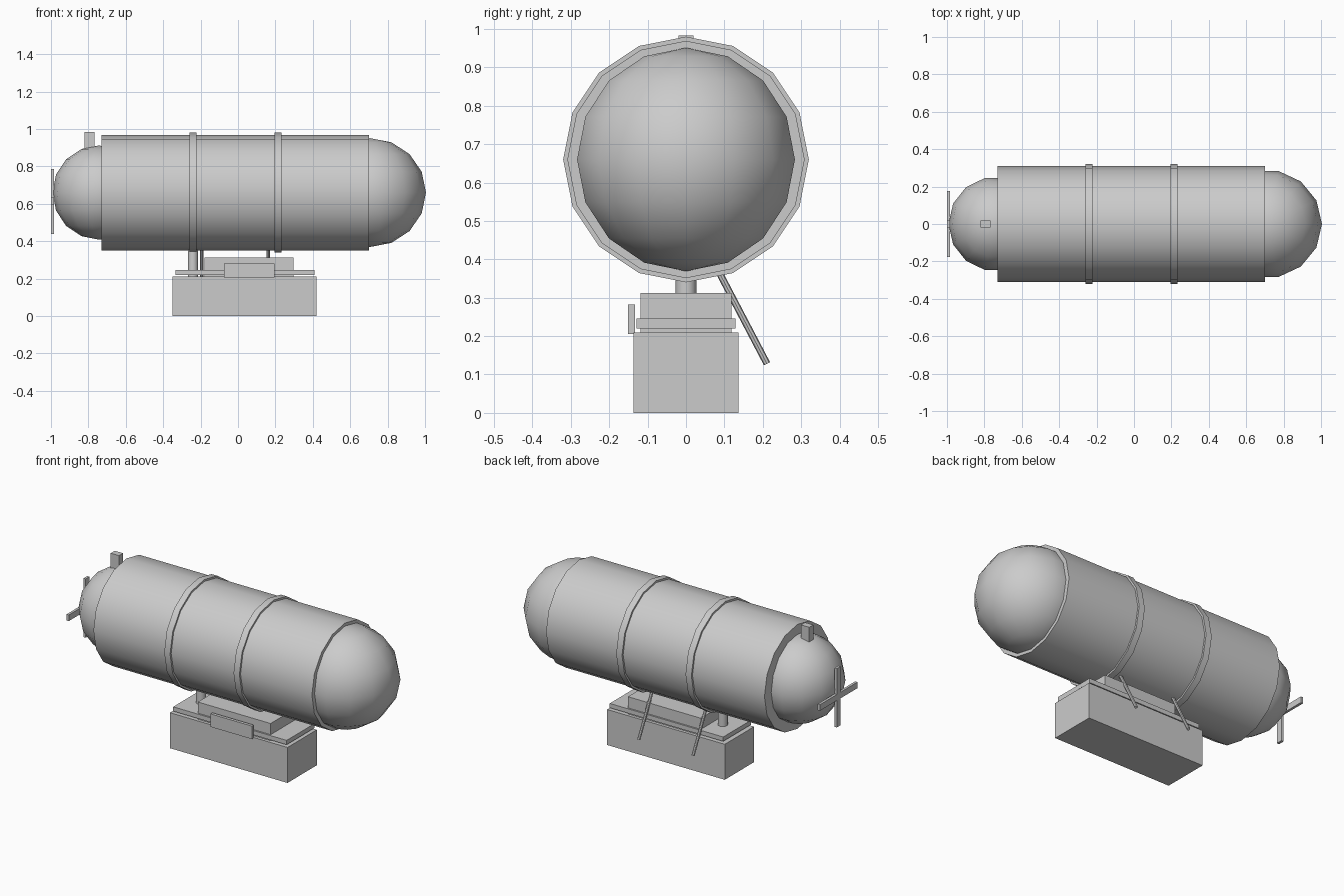
import bpy
import math
from mathutils import Vector

cube = bpy.data.objects.get("Cube")
if cube:
    bpy.data.objects.remove(cube, do_unlink=True)

GREY = (0.6, 0.6, 0.6, 1.0)
metal = bpy.data.materials.new("plain_grey")
metal.use_nodes = True
metal.diffuse_color = GREY
metal.node_tree.nodes["Principled BSDF"].inputs["Base Color"].default_value = GREY

AXIS_Z = 0.66  # height of the tank's long axis


def finish(name, smooth=False):
    obj = bpy.context.object
    obj.name = name
    obj.data.materials.append(metal)
    bpy.ops.object.transform_apply(location=False, rotation=True, scale=True)
    if smooth:
        bpy.ops.object.shade_smooth_by_angle(angle=math.radians(35))
    return obj


def box(name, x, y, z):
    """Box from (min, max) pairs along each axis."""
    spans = (x, y, z)
    bpy.ops.mesh.primitive_cube_add(size=1, location=[(a + b) / 2 for a, b in spans])
    bpy.context.object.scale = [b - a for a, b in spans]
    return finish(name)


def rod(name, start, end, radius, sides=16):
    """Capped cylinder between two points."""
    start, end = Vector(start), Vector(end)
    along = end - start
    bpy.ops.mesh.primitive_cylinder_add(
        vertices=sides, radius=radius, depth=along.length,
        location=(start + end) / 2,
        rotation=along.to_track_quat('Z', 'Y').to_euler())
    return finish(name, smooth=True)


def dome(name, x, length, radius):
    """Ball whose inner half is hidden in the tank."""
    bpy.ops.mesh.primitive_uv_sphere_add(
        segments=14, ring_count=8, radius=1, location=(x, 0, AXIS_Z),
        rotation=(0, 0, math.pi / 2))
    # Turned a quarter, so local y runs along the tank
    bpy.context.object.scale = (radius, length, radius)
    return finish(name, smooth=True)


# Tank with its rounded ends and bands
rod("tank_body", (-0.73, 0, AXIS_Z), (0.70, 0, AXIS_Z), 0.309)
dome("nose_dome", 0.705, 0.30, 0.291)
dome("tail_dome", -0.742, 0.25, 0.252)
for side, x in (("tail", -0.24), ("nose", 0.214)):
    rod(side + "_band", (x - 0.019, 0, AXIS_Z), (x + 0.019, 0, AXIS_Z), 0.32)

# Tail cross and top lug
box("tail_fin_upright", (-1.0, -0.985), (-0.018, 0.018), (0.438, 0.786))
box("tail_fin_level", (-1.0, -0.985), (-0.176, 0.176), (0.597, 0.633))
box("top_lug", (-0.82, -0.766), (-0.019, 0.019), (0.88, 0.983))

# Stepped base
box("base_block", (-0.35, 0.42), (-0.137, 0.137), (0, 0.21))
box("base_slab", (-0.334, 0.409), (-0.129, 0.129), (0.22, 0.246))
box("base_riser", (-0.18, 0.297), (-0.119, 0.119), (0.205, 0.312))
box("front_plate", (-0.075, 0.196), (-0.151, -0.133), (0.205, 0.282))

# Supports under the tank
rod("support_post", (-0.241, 0, 0.205), (-0.241, 0, 0.38), 0.027)
for side, x in (("right", -0.193), ("left", 0.162)):
    rod(side + "_strut", (x, 0.08, 0.378), (x, 0.211, 0.128), 0.009, 8)
